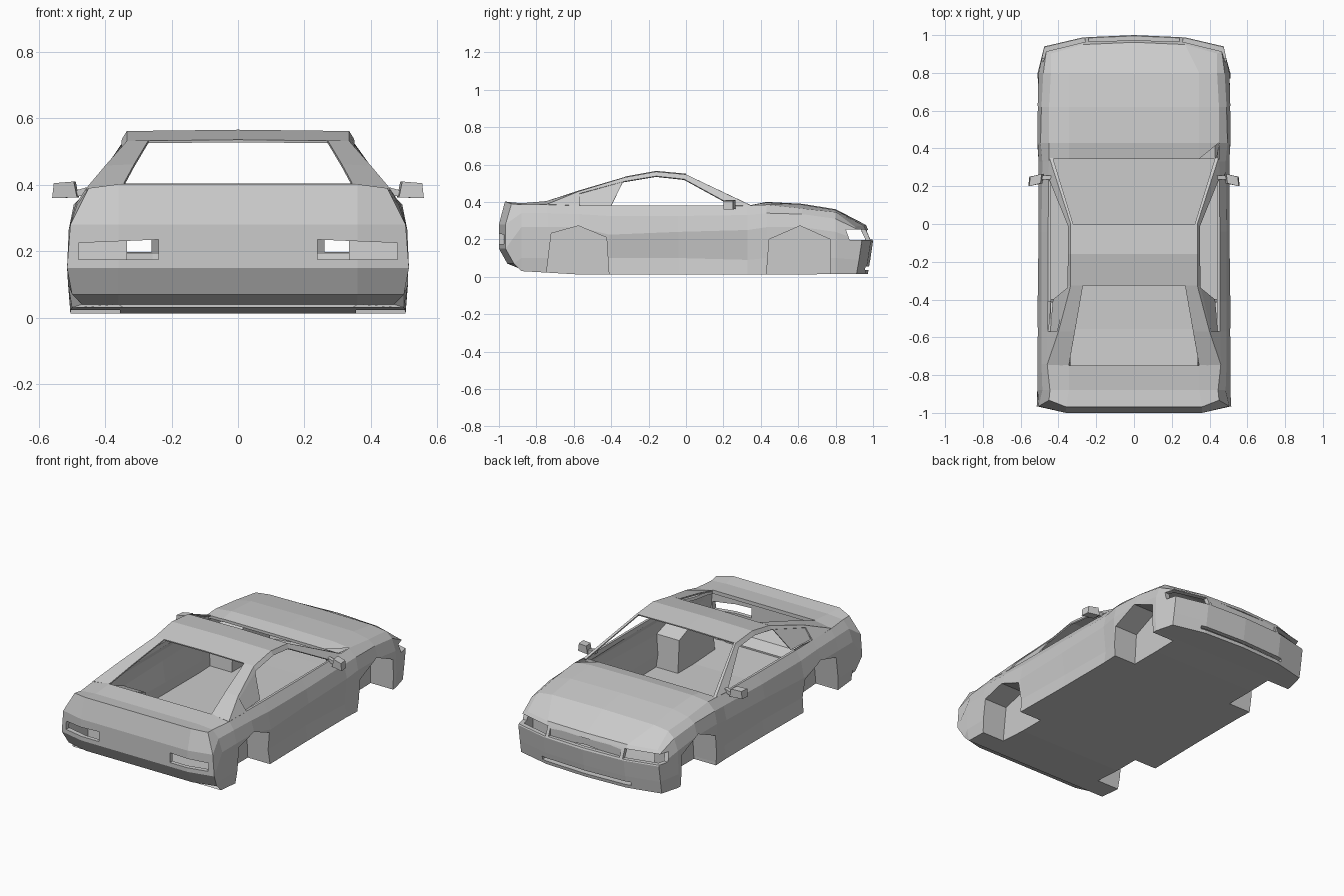
import bpy, bmesh
from mathutils import Vector

if "Cube" in bpy.data.objects:
    bpy.data.objects.remove(bpy.data.objects["Cube"])


def make(name, polys, mirror=False):
    """Object from polygons given as coordinate lists, optionally mirrored in x."""
    bm = bmesh.new()
    for p in polys:
        bm.faces.new([bm.verts.new(c) for c in p])
        if mirror:
            bm.faces.new([bm.verts.new((-c[0], c[1], c[2])) for c in reversed(p)])
    bmesh.ops.remove_doubles(bm, verts=bm.verts, dist=0.0005)
    bmesh.ops.recalc_face_normals(bm, faces=bm.faces)
    me = bpy.data.meshes.new(name)
    bm.to_mesh(me)
    bm.free()
    ob = bpy.data.objects.new(name, me)
    bpy.context.collection.objects.link(ob)
    return ob


def prism(name, base, offset):
    """Closed prism: polygon pushed along an offset."""
    a = [Vector(p) for p in base]
    b = [p + Vector(offset) for p in a]
    n = len(a)
    return make(name, [a, b[::-1]] + [[a[i], a[(i + 1) % n], b[(i + 1) % n], b[i]] for i in range(n)])


def box(name, x0, x1, y0, y1, z0, z1):
    return prism(name, [(x0, y0, z0), (x1, y0, z0), (x1, y1, z0), (x0, y1, z0)], (0, 0, z1 - z0))


def cut(ob, cutters):
    for c in cutters:
        m = ob.modifiers.new("cut", 'BOOLEAN')
        m.operation, m.solver, m.object = 'DIFFERENCE', 'EXACT', c
        dg = bpy.context.evaluated_depsgraph_get()
        me = bpy.data.meshes.new_from_object(ob.evaluated_get(dg))
        ob.modifiers.clear()
        ob.data = me
        bpy.data.objects.remove(c)


# body sections: y, side points (x, z) from sill to shoulder, top mid z, top centre z
flare = [(.505, .012), (.512, .10), (.51, .265)]
door = [(.50, .012), (.485, .10), (.505, .24), (.49, .325), (.455, .38)]
stations = [
    (-1.0, [(.47, .04), (.50, .07), (.515, .15), (.505, .28), (.45, .39)], .402, .402),
    (-.88, [(.50, .03)] + flare[1:] + [(.485, .34), (.445, .385)], .393, .393),
    (-.74, [(.505, .022)] + flare[1:] + [(.49, .34), (.46, .385)], .405, .405),
    (-.57, flare + [(.49, .335), (.455, .382)], .385, .385),
    (-.41, [(.505, .012), (.495, .10), (.51, .225), (.49, .325), (.455, .38)], .38, .38),
    (-.04, door, .38, .38),
    (.33, [(.50, .012), (.49, .09), (.505, .25), (.485, .33), (.45, .38)], .38, .38),
    (.43, flare + [(.495, .34), (.45, .385)], .397, .40),
    (.62, flare + [(.49, .335), (.45, .365)], .386, .39),
    (.80, [(.505, .015), (.51, .10), (.505, .24), (.48, .31), (.44, .345)], .357, .361),
    (1.0, [(.475, .015), (.475, .09), (.475, .19), (.465, .255), (.44, .268)], .274, .277),
]
tail_y = [-.88, -.955, -1.0, -1.0, -.968]
nose_y = [.972, .985, 1.0, .972, .962]


def body(name, scale=(1, 1, 1)):
    grids = []
    for i, (y, side, zm, zc) in enumerate(stations):
        rows = []
        for r, (x, z) in enumerate(side):
            ends = {0: (tail_y[r], .035, 0, .36), len(stations) - 1: (nose_y[r], -.06, -.012, .27)}
            yy, d_out, d_mid, xm = ends.get(i, (y, 0, 0, .345))
            top = r == len(side) - 1
            rows.append([(x, yy + d_out, z), (xm, yy + d_mid, zm if top else z), (0, yy, zc if top else z)])
        rows = [[tuple((c[k] - o) * scale[k] + o for k, o in enumerate((0, 0, .2))) for c in row] for row in rows]
        grids.append(rows)
    polys = []
    for a, b in zip(grids, grids[1:]):
        for r in range(4):
            polys.append([a[r][0], a[r + 1][0], b[r + 1][0], b[r][0]])
        for r in (0, 4):
            for c in range(2):
                polys.append([a[r][c], a[r][c + 1], b[r][c + 1], b[r][c]])
    for g in (grids[0], grids[-1]):
        for r in range(4):
            for c in range(2):
                polys.append([g[r][c], g[r][c + 1], g[r + 1][c + 1], g[r + 1][c]])
    return make(name, polys, mirror=True)


# wheel wells
front_arch = [(.43, -.1), (.432, .03), (.445, .20), (.61, .272), (.77, .20), (.775, -.1)]
rear_arch = [(-.748, -.1), (-.745, .03), (-.72, .232), (-.575, .272), (-.425, .21), (-.405, -.1)]


def wells(x_in, k):
    out = []
    for arch in (front_arch, rear_arch):
        cy = (arch[0][0] + arch[-1][0]) / 2
        for s in (1, -1):
            out.append(prism("well", [(s * x_in, cy + (y - cy) * k, z * k) for y, z in arch], (s * .4, 0, 0)))
    return out


# hollow body shell
shell = body("body_shell")
cavity = body("cavity", (.955, .975, .9))
cut(cavity, wells(.335, 1.08))
cut(shell, wells(.355, 1) + [cavity])

# openings: cabin top, headlights, tail lights, grille and lower intake
plan = [(.44, .345), (.44, -.57), (.345, -.75)]
cabin = prism("cabin", [(x, y, .31) for x, y in plan] + [(-x, y, .31) for x, y in plan[::-1]], (0, 0, .3))
holes = [cabin, box("grille", -.24, .24, .967, 1.1, .2, .25), box("intake", -.3, .3, .90, 1.1, .035, .055)]
for s in (1, -1):
    holes.append(prism("headlight", [(s * .26, .875, .197), (s * .26, 1.1, .197), (s * .26, 1.1, .252), (s * .26, .855, .252)], (s * .4, 0, 0)))
    holes.append(prism("tail_light", [(s * .24, -1.1, .175), (s * .48, -1.1, .175), (s * .48, -1.1, .225), (s * .24, -1.1, .235)], (0, .18, 0)))
cut(shell, holes)

# greenhouse: roof, rails, windscreen pillars and rear pillars
rail = [(.335, 0, .547), (.335, -.16, .562), (.335, -.325, .532), (.40, -.57, .458)]
lower = [(.35, -.01, .522), (.35, -.16, .538), (.352, -.33, .51), (.408, -.57, .445)]
polys = [[a, b, d, c] for a, b, c, d in zip(rail, rail[1:], lower, lower[1:])]
for a, b in zip(rail[:2], rail[1:3]):
    polys.append([a, b, (0, b[1], b[2] + .004), (0, a[1], a[2] + .004)])
base, tail = (.448, .35, .38), (.46, -.745, .387)
polys += [
    [rail[0], lower[0], (.455, .25, .38), base],
    [rail[0], base, (.43, .352, .38), (.322, 0, .546)],
    [rail[2], (.27, -.325, .534), (.313, -.57, .462), rail[3]],
    [rail[3], (.313, -.57, .462), (.345, -.75, .403), tail],
    [rail[3], tail, (.457, -.57, .38)],
]
house = make("roof_and_pillars", polys, mirror=True)
m = house.modifiers.new("thickness", 'SOLIDIFY')
m.thickness, m.offset = .008, -1

# inner rear quarter trim
trim = make("quarter_trim", [[(.345, -.335, .51), (.425, -.40, .378), (.44, -.57, .378), (.395, -.57, .448)]], mirror=True)
m = trim.modifiers.new("thickness", 'SOLIDIFY')
m.thickness = .005

# door mirrors
for s, side in ((1, "right"), (-1, "left")):
    prism(side + "_mirror", [(s * .485, .215, .362), (s * .56, .20, .36), (s * .555, .20, .405), (s * .495, .215, .41)], (-s * .006, .05, 0))
    prism(side + "_mirror_stem", [(s * .43, .235, .375), (s * .50, .235, .362), (s * .50, .235, .38), (s * .43, .235, .40)], (0, .022, 0))
